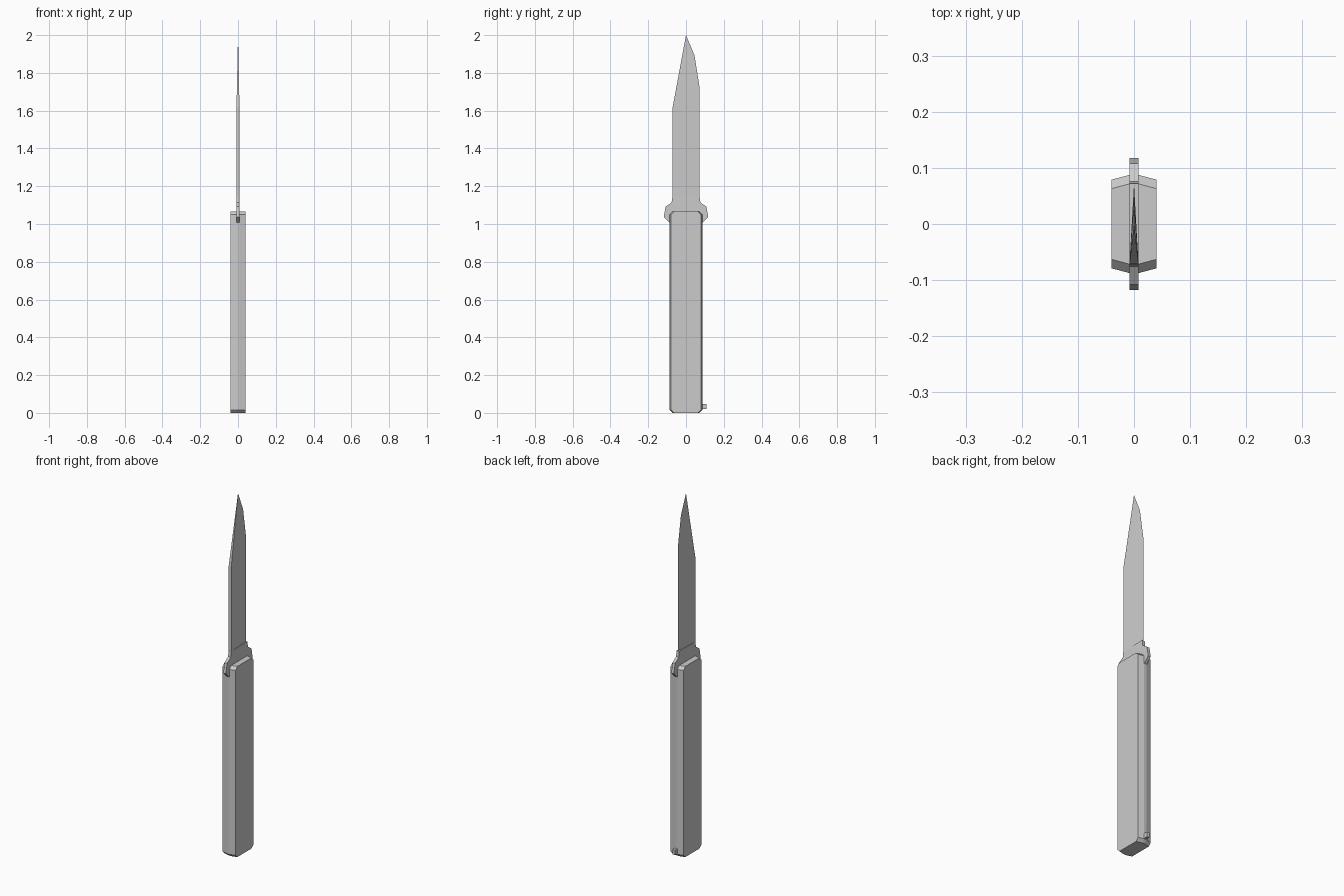
import bpy

cube = bpy.data.objects.get("Cube")
if cube:
    bpy.data.objects.remove(cube, do_unlink=True)

grey = bpy.data.materials.new("plain_grey")
grey.use_nodes = True
colour = (0.6, 0.6, 0.6, 1)
grey.diffuse_color = colour
grey.node_tree.nodes["Principled BSDF"].inputs["Base Color"].default_value = colour


def make(name, verts, faces):
    mesh = bpy.data.meshes.new(name)
    mesh.from_pydata(verts, [], faces)
    mesh.materials.append(grey)
    obj = bpy.data.objects.new(name, mesh)
    bpy.context.collection.objects.link(obj)
    # make all normals point outward
    import bmesh
    bm = bmesh.new()
    bm.from_mesh(mesh)
    bmesh.ops.recalc_face_normals(bm, faces=bm.faces)
    bm.to_mesh(mesh)
    bm.free()
    return obj


def loft(name, sections):
    """Join equal-length (x, outline of y,z) sections and cap both ends."""
    n = len(sections[0][1])
    verts = [(x, y, z) for x, outline in sections for y, z in outline]
    faces = [list(range(n)), list(range(len(verts) - n, len(verts)))]
    for s in range(len(sections) - 1):
        for i in range(n):
            j = (i + 1) % n
            faces.append([s * n + i, s * n + j, s * n + n + j, s * n + n + i])
    return make(name, verts, faces)


def octagon(half, height, cut):
    right = [(half - cut, 0), (half, cut), (half, height - cut), (half - cut, height)]
    return right + [(-y, z) for y, z in reversed(right)]


# Handle: chamfered slab, fuller along its middle
HALF_X, HALF_T = 0.04, 0.008
loft("handle", [(x, octagon(depth, 1.066, 0.016)) for x, depth in
                ((-HALF_X, 0.079), (-HALF_T, 0.0875), (HALF_T, 0.0875), (HALF_X, 0.079))])

# Guard: flat plate with a wing on each side
wing = [(0.085, 1.005), (0.118, 1.037), (0.108, 1.092), (0.076, 1.114), (0.072, 1.145)]
guard = wing + [(-y, z) for y, z in reversed(wing)]
loft("guard", [(-HALF_T, guard), (HALF_T, guard)])

# Blade: wedge with a thick spine in front and a sharp edge behind
spine = [(s * HALF_T, -0.071, z) for s in (-1, 1) for z in (1.14, 1.617)]
edge = [(0, 0.071, 1.14), (0, 0.071, 1.729), (0, 0.045, 1.893), (0, 0, 2)]
faces = [(0, 2, 3, 1), (1, 3, 7), (0, 4, 2)]
for low, bend in ((0, 1), (2, 3)):
    faces += [(low, bend, 5, 4), (bend, 6, 5), (bend, 7, 6)]
make("blade", spine + edge, faces)

# Small stud at the back of the handle's foot
stud = [(0.08, 0.02), (0.108, 0.02), (0.108, 0.047), (0.08, 0.047)]
loft("foot_stud", [(-HALF_T, stud), (HALF_T, stud)])
